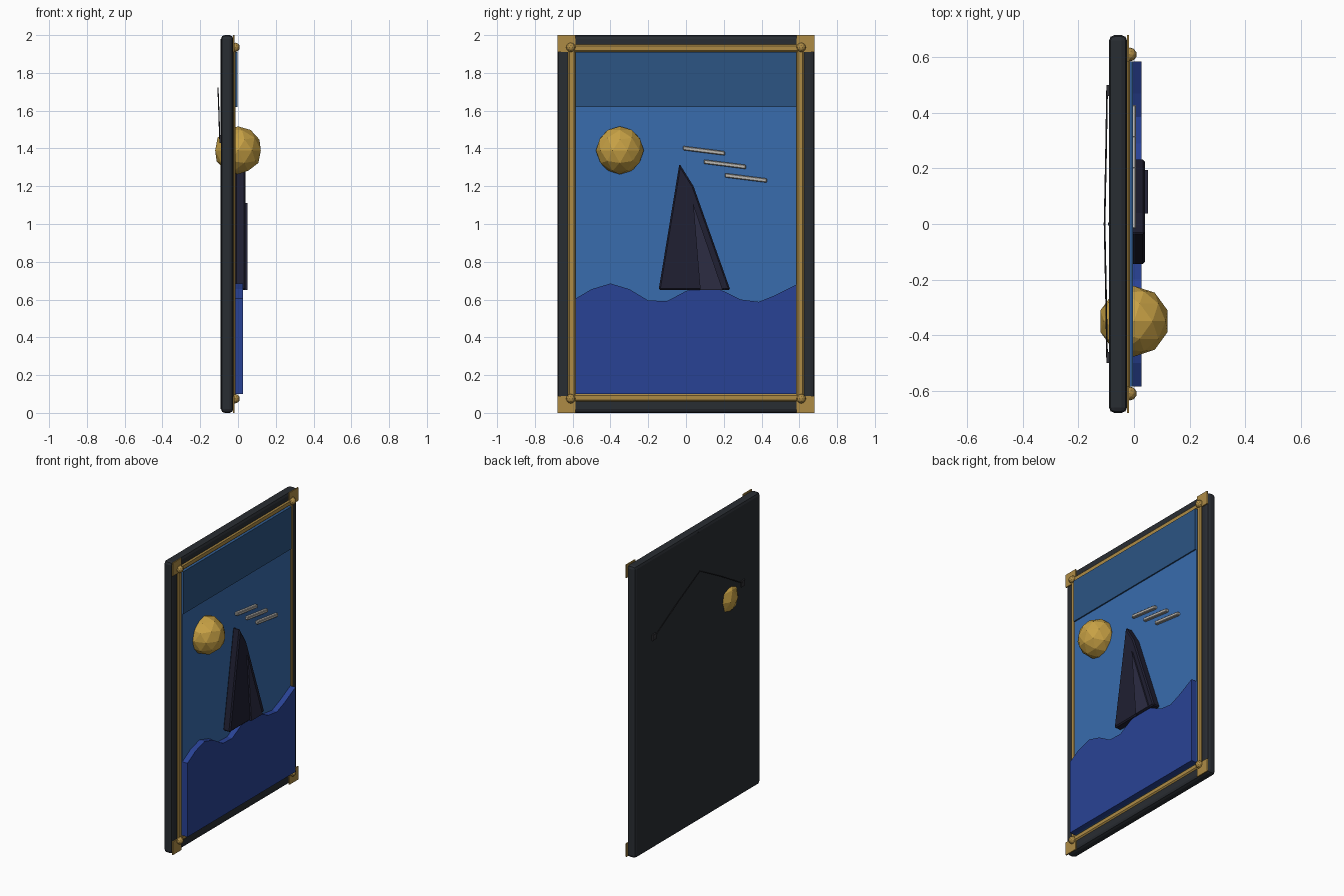
import bpy, bmesh, math
from mathutils import Vector

if "Cube" in bpy.data.objects:
    bpy.data.objects.remove(bpy.data.objects["Cube"])


def mat(name, rgb):
    m = bpy.data.materials.new(name)
    m.diffuse_color = (*rgb, 1)
    m.use_nodes = True
    m.node_tree.nodes["Principled BSDF"].inputs["Base Color"].default_value = m.diffuse_color
    return m


BLACK = mat("charcoal", (0.022, 0.026, 0.032))
GOLD = mat("gold", (0.42, 0.26, 0.06))
SUN = mat("sun_gold", (0.58, 0.36, 0.06))
SKY = mat("sky_blue", (0.04, 0.15, 0.42))
BAND = mat("deep_sky", (0.025, 0.09, 0.23))
SEA = mat("sea_blue", (0.022, 0.055, 0.30))
ROCK = mat("rock", (0.014, 0.014, 0.032))
FACET = mat("rock_light", (0.025, 0.025, 0.055))
PALE = mat("pale", (0.50, 0.48, 0.45))
STEEL = mat("dark_wire", (0.03, 0.03, 0.035))


def finish(name, bm, material, bevel=0.0, segments=1):
    bmesh.ops.recalc_face_normals(bm, faces=bm.faces)
    me = bpy.data.meshes.new(name)
    bm.to_mesh(me)
    bm.free()
    me.materials.append(material)
    ob = bpy.data.objects.new(name, me)
    bpy.context.collection.objects.link(ob)
    if bevel:
        mod = ob.modifiers.new("bevel", 'BEVEL')
        mod.width, mod.segments = bevel, segments
    return ob


def slab(name, outline, x0, x1, material, bevel=0.0, segments=1):
    """Extrude a (y, z) outline from x0 to x1."""
    bm = bmesh.new()
    face = bm.faces.new([bm.verts.new((x0, y, z)) for y, z in outline])
    ext = bmesh.ops.extrude_face_region(bm, geom=[face])
    verts = [v for v in ext["geom"] if isinstance(v, bmesh.types.BMVert)]
    bmesh.ops.translate(bm, verts=verts, vec=(x1 - x0, 0, 0))
    return finish(name, bm, material, bevel, segments)


def box(name, y0, y1, z0, z1, x0, x1, material, bevel=0.0, segments=1):
    return slab(name, [(y0, z0), (y1, z0), (y1, z1), (y0, z1)],
                x0, x1, material, bevel, segments)


def ball(name, center, r, material, sub=2):
    bm = bmesh.new()
    bmesh.ops.create_icosphere(bm, subdivisions=sub, radius=r)
    bmesh.ops.translate(bm, verts=bm.verts, vec=center)
    return finish(name, bm, material)


# Backing board and the painted panels
box("backing_board", -0.68, 0.68, 0, 2, -0.09, -0.025, BLACK, 0.02, 2)
box("back_seam", -0.006, 0.006, 0.02, 1.98, -0.093, -0.088, BLACK)
box("sky_panel", -0.585, 0.585, 0.10, 1.91, -0.03, -0.012, SKY)
box("upper_sky_band", -0.585, 0.585, 1.62, 1.91, -0.015, -0.003, BAND)

# Gold inner moulding, corner plates and studs
for s, side in ((-1, "left"), (1, "right")):
    a, b = sorted((s * 0.585, s * 0.625))
    box(f"gold_rail_{side}", a, b, 0.06, 1.95, -0.03, -0.014, GOLD, 0.008)
    p, q = sorted((s * 0.585, s * 0.68))
    for z0, z1, zs, end in ((0, 0.09, 0.075, "bottom"), (1.91, 2.0, 1.935, "top")):
        box(f"corner_plate_{side}_{end}", p, q, z0, z1, -0.026, -0.018, GOLD)
        ball(f"corner_stud_{side}_{end}", (-0.015, s * 0.61, zs), 0.025, GOLD)
for z0, z1, end in ((0.06, 0.10, "bottom"), (1.91, 1.95, "top")):
    box(f"gold_rail_{end}", -0.625, 0.625, z0, z1, -0.03, -0.014, GOLD, 0.008)

# Sea relief with a wavy top
wave = [(-0.585, .605), (-0.5, .655), (-0.4, .685), (-0.3, .655), (-0.2, .595),
        (-0.1, .592), (0, .645), (0.1, .672), (0.2, .645), (0.29, .6),
        (0.385, .588), (0.47, .622), (0.585, .68)]
slab("sea", wave + [(0.585, 0.10), (-0.585, 0.10)], -0.015, 0.027, SEA)

# Rock peak with a raised facet
slab("rock_peak", [(-0.145, .65), (-0.035, 1.32), (0.04, 1.2), (0.235, .65)],
     -0.015, 0.04, ROCK, 0.008)
slab("rock_facet", [(0.075, .65), (0.037, 1.11), (0.195, .65)], 0.01, 0.05, FACET)

# Sun
ball("sun", (0, -0.35, 1.39), 0.127, SUN)

# Cloud streaks
for i in range(3):
    y0, z0 = -0.016 + 0.111 * i, 1.413 - 0.072 * i
    y1, z1 = y0 + 0.222, z0 - 0.028
    slab(f"cloud_streak_{i + 1}",
         [(y0, z0 - 0.022), (y1, z1 - 0.022), (y1, z1), (y0, z0)],
         -0.015, 0.008, PALE, 0.004)

# Hanging hooks and wire on the back
for s, side in ((-1, "left"), (1, "right")):
    box(f"hook_{side}", s * 0.48 - 0.02, s * 0.48 + 0.02, 1.43, 1.47,
        -0.099, -0.088, STEEL)
cu = bpy.data.curves.new("hanging_wire", 'CURVE')
cu.dimensions = '3D'
cu.bevel_depth, cu.bevel_resolution = 0.003, 1
cu.use_fill_caps = True
sp = cu.splines.new('POLY')
pts = [(-0.097, -0.48, 1.45), (-0.101, -0.24, 1.59), (-0.106, 0, 1.72),
       (-0.101, 0.24, 1.59), (-0.097, 0.48, 1.45)]
sp.points.add(len(pts) - 1)
for p, co in zip(sp.points, pts):
    p.co = (*co, 1)
cu.materials.append(STEEL)
bpy.context.collection.objects.link(bpy.data.objects.new("hanging_wire", cu))
